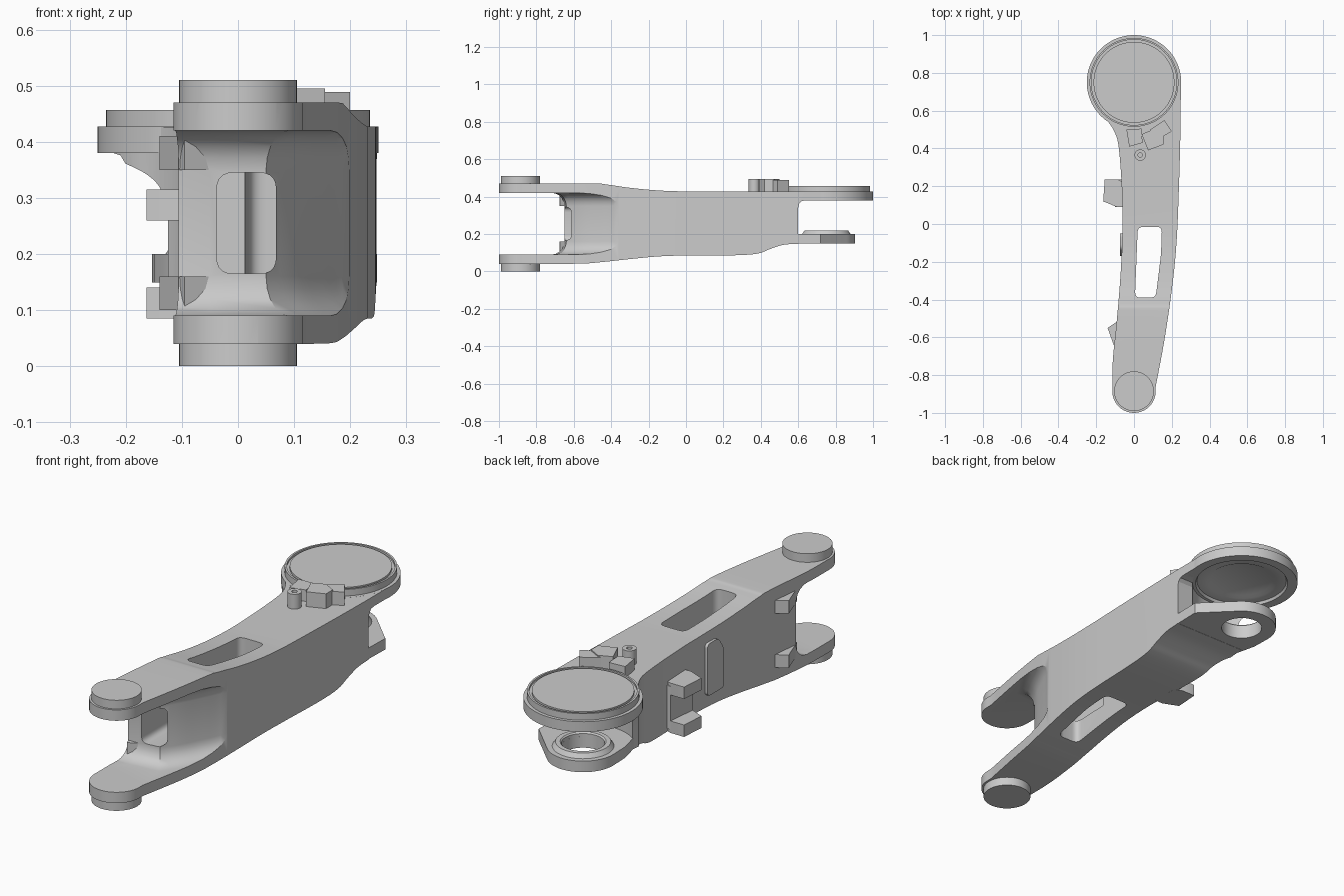
import bpy, bmesh, math
from mathutils import Vector

if "Cube" in bpy.data.objects:
    bpy.data.objects.remove(bpy.data.objects["Cube"])


def smooth(pts, n=5):
    """Catmull-Rom curve through 2D points"""
    p = [Vector(q) for q in pts]
    p = [2 * p[0] - p[1]] + p + [2 * p[-1] - p[-2]]
    out = []
    for a, b, c, d in zip(p, p[1:], p[2:], p[3:]):
        for i in range(n):
            t = i / n
            out.append(0.5 * (2 * b + (c - a) * t + (2 * a - 5 * b + 4 * c - d) * t * t
                              + (3 * b - a - 3 * c + d) * t ** 3))
    return [tuple(v) for v in out] + [tuple(pts[-1])]


def arc(cx, cy, r, a0, a1, n):
    angs = [math.radians(a0 + (a1 - a0) * i / n) for i in range(n + 1)]
    return [(cx + r * math.cos(a), cy + r * math.sin(a)) for a in angs]


def rounded(pts, r, n=5):
    out = []
    for i, q in enumerate(pts):
        q, p0, p1 = Vector(q), Vector(pts[i - 1]), Vector(pts[(i + 1) % len(pts)])
        a, b = q + (p0 - q).normalized() * r, q + (p1 - q).normalized() * r
        for k in range(n + 1):
            t = k / n
            out.append(tuple(a * (1 - t) ** 2 + q * 2 * t * (1 - t) + b * t * t))
    return out


def finish(name, bm):
    bmesh.ops.remove_doubles(bm, verts=bm.verts, dist=1e-5)
    bmesh.ops.recalc_face_normals(bm, faces=bm.faces)
    me = bpy.data.meshes.new(name)
    bm.to_mesh(me)
    bm.free()
    ob = bpy.data.objects.new(name, me)
    bpy.context.collection.objects.link(ob)
    return ob


def prism(name, pts, lo, hi, axis='Z', bevel=None):
    """Extrude a 2D outline along an axis; bevel = (edge test, width)"""
    place = {'Z': lambda u, v, w: (u, v, w), 'X': lambda u, v, w: (w, u, v),
             'Y': lambda u, v, w: (u, w, v)}[axis]
    bm = bmesh.new()
    a = [bm.verts.new(place(u, v, lo)) for u, v in pts]
    b = [bm.verts.new(place(u, v, hi)) for u, v in pts]
    bm.faces.new(a)
    bm.faces.new(b[::-1])
    for i in range(len(pts)):
        j = (i + 1) % len(pts)
        bm.faces.new((a[i], b[i], b[j], a[j]))
    bmesh.ops.recalc_face_normals(bm, faces=bm.faces)
    if bevel:
        edges = [e for e in bm.edges if bevel[0](e)]
        bmesh.ops.bevel(bm, geom=edges, offset=bevel[1], segments=5, profile=0.5, affect='EDGES')
    return finish(name, bm)


def lathe(name, profile, x, y, steps=64):
    bm = bmesh.new()
    vs = [bm.verts.new((r, 0, z)) for r, z in profile]
    edges = [bm.edges.new((vs[i], vs[i + 1])) for i in range(len(vs) - 1)]
    if profile[0][0] > 0:
        edges.append(bm.edges.new((vs[-1], vs[0])))
    bmesh.ops.spin(bm, geom=vs + edges, cent=(0, 0, 0), axis=(0, 0, 1),
                   angle=math.tau, steps=steps)
    bmesh.ops.translate(bm, verts=bm.verts, vec=(x, y, 0))
    return finish(name, bm)


def cut(ob, tool, op='DIFFERENCE'):
    m = ob.modifiers.new('bool', 'BOOLEAN')
    m.operation, m.object, m.solver = op, tool, 'EXACT'
    bpy.context.view_layer.objects.active = ob
    bpy.ops.object.modifier_apply(modifier=m.name)
    bpy.data.objects.remove(tool)


# Arm body: plan outline intersected with the side profile
left = smooth([(-.115, -.885), (-.112, -.72), (-.09, -.5), (-.07, -.25), (-.06, 0), (-.065, .2),
               (-.08, .4), (-.1, .48), (-.14, .545), (-.185, .585)])
right = smooth([(.248, .75), (.246, .5), (.238, .2), (.225, -.1), (.2, -.35), (.16, -.62),
                (.115, -.86)])
outline = left + arc(0, .75, .248, 222, 0, 40)[1:-1] + right + arc(0, -.885, .115, 0, -180, 20)[:-1]
arm = prism('arm_body', outline, -.1, .7)
bottom = smooth([(-1.1, .04), (-.6, .041), (-.45, .05), (-.3, .066), (-.15, .08), (0, .085),
                 (.25, .086), (.38, .095), (.45, .12), (.52, .142), (.6, .148)])
top = smooth([(0, .427), (-.15, .433), (-.3, .447), (-.42, .464), (-.52, .47), (-1.1, .47)])
bay = [(.6, .34), (.605, .362), (.618, .376), (.64, .38), (1.1, .38), (1.1, .4265)]
cut(arm, prism('side', bottom + bay + top, -.5, .5, 'X'), 'INTERSECT')

# Front fork slot with a slanted, filleted back wall
wall = [(-.3, -.65), (-.05, -.65)] + smooth([(.05, -.64), (.1, -.56), (.15, -.46), (.2, -.36),
                                             (.3, -.2)], 4)
back = lambda e: (all(v.co.y > -.8 for v in e.verts)
                  and abs(e.verts[0].co.z - e.verts[1].co.z) < 1e-4)
slot_edges = [(.4, -.2), (.4, -1.2), (-.3, -1.2)]
cut(arm, prism('slot', wall + slot_edges, .09, .42, 'Z',
               (lambda e: back(e) and all(v.co.x < .35 for v in e.verts), .07)))

# Through window and the opening leading to it from the slot
cut(arm, prism('window', rounded([(.02, -.015), (.148, -.015), (.143, -.16), (.115, -.39),
                                  (.005, -.39)], .03), -.1, .7))
cut(arm, prism('tunnel', rounded([(-.038, .165), (.068, .165), (.068, .345), (-.038, .345)], .03),
               -.8, -.2, 'Y'))

# Rear bay and the flare under the round head
cut(arm, prism('rear_bay', arc(0, .75, .22, 0, 354, 59), .19, .5))
cut(arm, prism('flare', [(-.4, .376), (-.25, .376)] + smooth([(-.21, .366), (-.16, .34), (-.135, .31),
               (-.125, .26)]) + [(-.125, 0), (-.4, 0)], .3, .72, 'Y'))

# Lower rear lug with its eye
lug = prism('lower_rear_lug', [(.05, .52), (.243, .52), (.248, .72)] + arc(0, .75, .153, 45, 180, 20)
            + smooth([(-.15, .66), (-.125, .56), (-.09, .48)]), .149, .2)
cut(lug, prism('eye', arc(0, .75, .09, 0, 354, 59), 0, .4))
lathe('lug_collar', [(.09, .15), (.09, .214), (.096, .22), (.116, .22), (.13, .199), (.13, .15)], 0, .75)

# Round rear head with grooved cap and recessed underside
lathe('rear_head', [(0, .4), (.14, .4), (.155, .392), (.2, .392), (.206, .38), (.25, .38), (.25, .427),
                    (.235, .427), (.235, .457), (.226, .457), (.226, .447), (.214, .447),
                    (.214, .457), (0, .457)], 0, .75, 80)

# Front pivot caps
for name, z0, z1 in (('lower_pivot_cap', 0, .05), ('upper_pivot_cap', .46, .51)):
    lathe(name, [(0, z0), (.105, z0), (.105, z1), (0, z1)], 0, -.885)

# Cable brackets on the left side
for i, z in enumerate((.085, .26)):
    prism('side_clip_%d' % i, [(-.155, .235), (-.085, .235), (-.05, .22), (-.05, .09), (-.09, .09),
                               (-.163, .12)], z, z + .055)
prism('side_clip_bar', [(-.085, .235), (-.05, .235), (-.05, .09), (-.1, .09)], .1, .3)
for i, z in enumerate((.1, .35)):
    prism('fork_clip_%d' % i, [(-.14, -.55), (-.095, -.675), (-.035, -.64), (-.08, -.51)], z, z + .06)

# Raised cover plate on the left wall
prism('side_cover', rounded([(-.17, .14), (-.05, .14), (-.05, .38), (-.13, .38), (-.17, .32)], .02),
      -.075, -.05, 'X')

# Hose clamp on the top face
clamps = [[(-.04, .5), (.04, .505), (.045, .43), (-.025, .41)],
          [(.04, .475), (.1, .5), (.155, .47), (.155, .42), (.075, .39)],
          [(.085, .5), (.16, .55), (.2, .49), (.13, .45)]]
for i, (pts, z) in enumerate(zip(clamps, (.48, .495, .489))):
    prism('top_clamp_%d' % i, pts, .42, z)
lathe('clamp_post', [(.012, .42), (.012, .495), (.03, .495), (.03, .42)], .033, .365, 24)

# Smooth the curved sides, keep the edges sharp
for ob in bpy.data.objects:
    bpy.ops.object.select_all(action='DESELECT')
    ob.select_set(True)
    bpy.context.view_layer.objects.active = ob
    bpy.ops.object.shade_smooth_by_angle(angle=math.radians(30))
